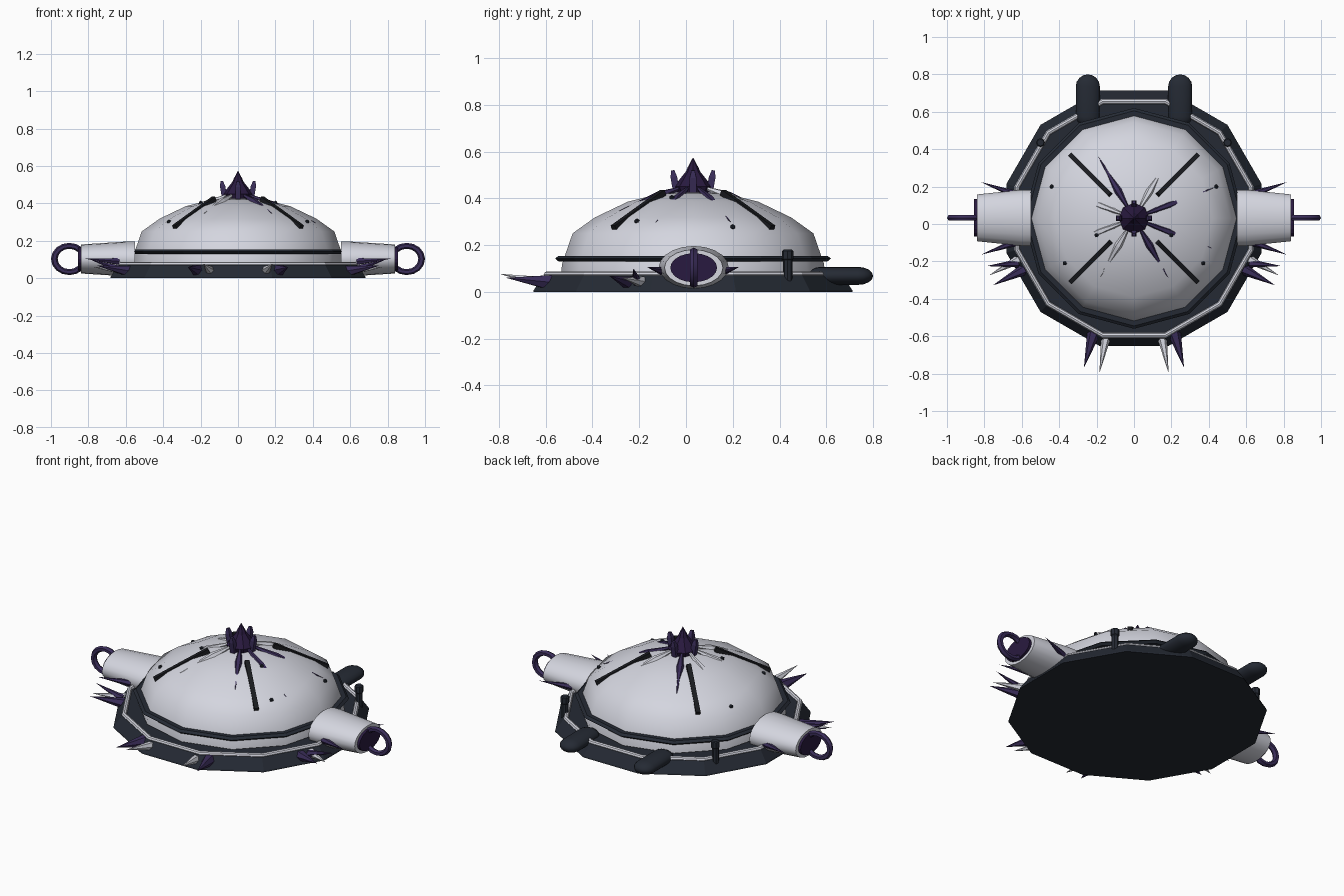
import bpy, bmesh
from math import pi, cos, sin, radians
from mathutils import Vector, Matrix

if "Cube" in bpy.data.objects:
    bpy.data.objects.remove(bpy.data.objects["Cube"])

CY = 0.03  # centre of the round body in y


def mat(name, rgb):
    m = bpy.data.materials.new(name)
    m.diffuse_color = (*rgb, 1)
    m.use_nodes = True
    m.node_tree.nodes["Principled BSDF"].inputs["Base Color"].default_value = m.diffuse_color
    return m


PALE = mat("pale_shell", (0.66, 0.67, 0.74))
DARK = mat("dark_slate", (0.018, 0.023, 0.034))
BLACK = mat("black_trim", (0.010, 0.011, 0.014))
PURPLE = mat("purple", (0.042, 0.026, 0.10))
DEEP = mat("deep_purple", (0.022, 0.010, 0.05))


def add(name, bm, m, smooth=None):
    bmesh.ops.recalc_face_normals(bm, faces=bm.faces)
    me = bpy.data.meshes.new(name)
    bm.to_mesh(me)
    bm.free()
    me.materials.append(m)
    ob = bpy.data.objects.new(name, me)
    bpy.context.collection.objects.link(ob)
    if smooth:
        bpy.ops.object.select_all(action='DESELECT')
        ob.select_set(True)
        bpy.context.view_layer.objects.active = ob
        bpy.ops.object.shade_smooth_by_angle(angle=radians(smooth))
    return ob


def lathe(name, prof, n, m, M=Matrix(), turn=0.0, closed=False, smooth=None):
    """Spin (radius, z) points about z; open profiles get capped ends."""
    bm = bmesh.new()
    rings = []
    for r, z in prof:
        if r < 1e-6:
            rings.append([bm.verts.new((0, 0, z))] * n)
        else:
            rings.append([bm.verts.new((r * cos(turn + 2 * pi * i / n),
                                        r * sin(turn + 2 * pi * i / n), z)) for i in range(n)])
    pairs = list(zip(rings, rings[1:] + rings[:1])) if closed else list(zip(rings, rings[1:]))
    for a, b in pairs:
        for i in range(n):
            j = (i + 1) % n
            bm.faces.new(list(dict.fromkeys((a[i], a[j], b[j], b[i]))))
    if not closed:
        for r, ring in zip(prof, rings):
            if r in (prof[0], prof[-1]) and r[0] > 1e-6:
                bm.faces.new(ring)
    bm.transform(M)
    return add(name, bm, m, smooth)


def ring(name, R, r, rz, z, n, k, m, M=Matrix(), turn=0.0, smooth=None):
    prof = [(R + r * cos(2 * pi * i / k), z + rz * sin(2 * pi * i / k)) for i in range(k)]
    return lathe(name, prof, n, m, M, turn, True, smooth)


def along(a, b):
    a, b = Vector(a), Vector(b)
    return Matrix.Translation(a) @ (b - a).to_track_quat('Z', 'Y').to_matrix().to_4x4(), (b - a).length


def spike(name, a, b, r, m, n=6, bulge=0.0):
    """Spike from a to b, widest at the given fraction of its length."""
    M, L = along(a, b)
    prof = [(r, 0), (0, L)] if not bulge else [(r * .3, 0), (r, L * bulge), (0, L)]
    return lathe(name, prof, n, m, M)


def polar(deg, r, z):
    return (r * cos(radians(deg)), CY + r * sin(radians(deg)), z)


BODY = Matrix.Translation((0, CY, 0))

# twelve-sided base plate with pale trim
lathe("base_plate", [(.707, 0), (.705, .008), (.66, .07)], 12, DARK, BODY, pi / 12)
ring("base_trim", .647, .014, .014, .073, 12, 8, PALE, BODY, pi / 12)

# dome shell and its belt
lathe("dome_shell", [(.565, .075), (.56, .12), (.515, .25), (.42, .318), (.28, .385), (.14, .42), (0, .43)],
      12, PALE, BODY, smooth=40)
ring("dome_belt", .56, .03, .014, .142, 12, 6, DARK, BODY)

# black ribs on the dome diagonals
for k in range(4):
    M, L = along(polar(45 + 90 * k, .18, .425), polar(45 + 90 * k, .48, .272))
    lathe("dome_rib", [(.018, 0), (.018, L)], 4, BLACK, M, pi / 4)

# radiating spindles, purple and pale
for deg, r, m in ((21, .46, PURPLE), (-21, .45, PURPLE), (120, .38, PURPLE), (-60, .37, PURPLE),
                  (60, .36, PALE), (159, .43, PALE), (201, .44, PALE), (240, .37, PALE)):
    end = .345 if r < .4 else .295
    spike("crown_spindle", polar(deg, .06, .445), polar(deg, r, end), .021, m, 6, .35)

# dark studs on the dome
for x, y, z in ((.44, .20, .278), (.37, -.21, .302), (.20, -.06, .403)):
    for s in (-1, 1):
        bm = bmesh.new()
        bmesh.ops.create_icosphere(bm, subdivisions=1, radius=.012,
                                   matrix=Matrix.Translation((s * x, y, z)))
        add("dome_stud", bm, DARK)

# crown finial with four leaning posts
lathe("crown_core", [(.065, .41), (.082, .45), (.03, .515), (.024, .53), (0, .575)], 8, DEEP, BODY)
for k in range(4):
    M, L = along(polar(90 * k, .066, .40), polar(90 * k, .082, .49))
    lathe("crown_post", [(.02, 0), (.02, L), (.01, L + .03)], 4, PURPLE, M, pi / 4)

for s in (-1, 1):
    # side pod, an oval tapered barrel with a recessed dark mouth
    M = Matrix.Translation((0, CY + .003, .103)) @ Matrix.Diagonal((s, 1, .62, 1)) @ Matrix.Rotation(pi / 2, 4, 'Y')
    lathe("side_pod", [(.15, .55), (.15, .60), (.125, .84), (.10, .84)], 20, PALE, M, smooth=35)
    lathe("pod_mouth", [(.10, .83), (.10, .855)], 20, DEEP, M)
    # purple loop handle
    H = Matrix.Translation((s * .902, CY + .003, .103)) @ Matrix.Diagonal((1, 1, .88, 1)) @ Matrix.Rotation(pi / 2, 4, 'X')
    ring("pod_loop", .08, .018, .018, 0, 16, 6, PURPLE, H, smooth=40)
    # small spikes beside the pod
    for t in (-1, 1):
        spike("pod_spike", (s * .64, CY + t * .13, .09), (s * .82, CY + t * .195, .105), .02, PURPLE)

    # rear tanks, flattened capsules
    T = Matrix.Translation((s * .247, 0, .068)) @ Matrix.Diagonal((1, 1, .6, 1)) @ Matrix.Rotation(-pi / 2, 4, 'X')
    caps = [(.064 * sin(a * pi / 8), .574 - .05 * cos(a * pi / 8)) for a in range(5)]
    caps += [(.064 * cos(a * pi / 8), .736 + .064 * sin(a * pi / 8)) for a in range(5)]
    lathe("rear_tank", caps, 16, DARK, T, smooth=40)

    # rear posts with flared ends
    lathe("rear_post", [(.02, .04), (.02, .135), (.024, .14), (.024, .175), (.018, .18)], 8, DARK,
          Matrix.Translation((s * .5, .435, 0)))

    # front and front-corner spikes
    spike("front_spike_purple", (s * .215, -.58, .04), (s * .268, -.77, .06), .036, PURPLE)
    spike("front_spike_pale", (s * .145, -.58, .035), (s * .185, -.797, .077), .030, PALE)
    spike("corner_spike_purple", (s * .57, -.235, .035), (s * .755, -.328, .068), .034, PURPLE)
    spike("corner_spike_pale", (s * .59, -.175, .04), (s * .775, -.275, .06), .030, PALE)
    spike("corner_spike_small", (s * .62, -.21, .045), (s * .79, -.225, .10), .022, PURPLE)
